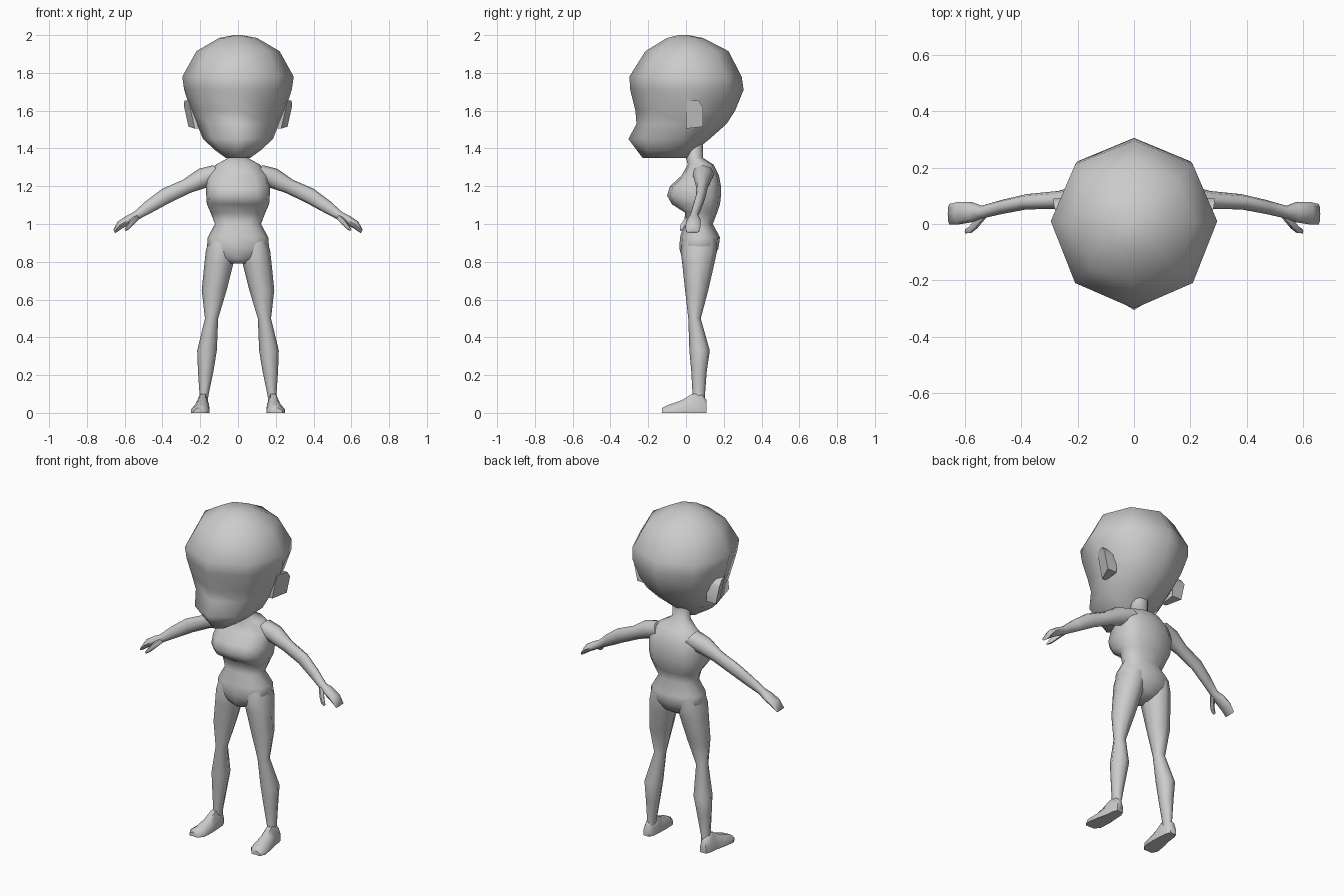
import bpy, bmesh, math
from mathutils import Vector


def oval(z, hw, yf, yb, xc=0, yc=None, n=8, p=2.0):
    """Horizontal cross-section with separate front and back depths."""
    yc = (yf + yb) / 2 if yc is None else yc
    pts = []
    for i in range(n):
        a = 2 * math.pi * i / n
        c, s = math.cos(a), math.sin(a)
        cx = math.copysign(abs(c) ** (2 / p), c)
        sy = math.copysign(abs(s) ** (2 / p), s)
        pts.append(Vector((xc + hw * cx, yc + sy * ((yb - yc) if s > 0 else (yc - yf)), z)))
    return pts


def limb_ring(x, y, z, thick, depth, n=8):
    """Cross-section perpendicular to the sloping arm."""
    u, v = Vector((0.53, 0, 0.85)), Vector((0, 1, 0))
    return [Vector((x, y, z)) + u * thick * math.cos(2 * math.pi * i / n)
            + v * depth * math.sin(2 * math.pi * i / n) for i in range(n)]


def loft(name, rings, mirror=False):
    bm = bmesh.new()
    loops = [[bm.verts.new(p) for p in r] for r in rings]
    n = len(loops[0])
    for a, b in zip(loops, loops[1:]):
        for i in range(n):
            j = (i + 1) % n
            bm.faces.new((a[i], a[j], b[j], b[i]))
    bm.faces.new(loops[0])
    bm.faces.new(loops[-1])
    bmesh.ops.recalc_face_normals(bm, faces=bm.faces)
    me = bpy.data.meshes.new(name)
    bm.to_mesh(me)
    bm.free()
    ob = bpy.data.objects.new(name, me)
    bpy.context.collection.objects.link(ob)
    if mirror:
        m = ob.modifiers.new("Mirror", "MIRROR")
        m.use_mirror_merge = False
    bpy.ops.object.select_all(action='DESELECT')
    ob.select_set(True)
    bpy.context.view_layer.objects.active = ob
    bpy.ops.object.shade_smooth_by_angle(angle=math.radians(62))
    return ob


# Large head tapering to the jaw: z, half width, front, back, widest y
loft("head", [oval(z, w, f, b, yc=c) for z, w, f, b, c in [
    (2.0, .02, -.04, .01, -.01), (1.985, .10, -.10, .09, 0),
    (1.915, .22, -.215, .225, 0), (1.78, .295, -.30, .295, .01),
    (1.71, .285, -.295, .305, .02), (1.60, .25, -.268, .26, .02),
    (1.53, .218, -.262, .215, .01), (1.45, .185, -.305, .125, -.03),
    (1.39, .12, -.26, .05, -.08), (1.35, .065, -.23, .02, -.10)]])

# Ears, flaring outward toward the back
outline = [(0, 1.655), (.065, 1.655), (.09, 1.62), (.09, 1.515), (0, 1.505)]
loft("ear", [
    [Vector((.20, y, z)) for y, z in outline],
    [Vector((.245 + .35 * y + .22 * (z - 1.58), y, z)) for y, z in outline]], True)

# Neck, chest, waist and hips
loft("torso", [oval(z, w, f, b, yc=c, n=12, p=p) for z, w, f, b, c, p in [
    (1.44, .05, .0, .09, .045, 2), (1.35, .052, .0, .09, .045, 2),
    (1.315, .115, .01, .145, .08, 2), (1.255, .165, -.025, .175, .08, 2.2),
    (1.20, .17, -.085, .185, .07, 2.6), (1.15, .168, -.10, .185, .06, 2.8),
    (1.105, .165, -.075, .18, .06, 2.6), (1.06, .145, -.005, .165, .08, 2.3),
    (1.0, .122, -.01, .142, .07, 2.2), (.93, .16, -.032, .18, .07, 2.3),
    (.87, .165, -.035, .172, .07, 2.3), (.815, .10, -.02, .14, .06, 2.3),
    (.79, .04, .0, .10, .05, 2)]])

# Legs: z, inner x, outer x, front, back
loft("leg", [oval(z, (o - i) / 2, f, b, xc=(o + i) / 2) for z, i, o, f, b in [
    (.93, .02, .15, -.015, .165), (.86, .01, .17, -.028, .165),
    (.79, .025, .178, -.02, .15), (.65, .06, .192, -.005, .118),
    (.50, .105, .175, .012, .078), (.33, .112, .216, .018, .126),
    (.22, .13, .212, .028, .11), (.09, .157, .203, .035, .10),
    (.02, .162, .215, .035, .105)]], True)

# Feet: y, inner x, outer x, top height
loft("foot", [
    [Vector((i, y, 0)), Vector((o, y, 0)), Vector((o, y, h * .45)),
     Vector((o * .65 + i * .35, y, h)), Vector((i * .75 + o * .25, y, h)), Vector((i, y, h * .5))]
    for y, i, o, h in [(.108, .17, .21, .07), (.08, .158, .22, .10), (.03, .155, .225, .10),
                       (-.02, .152, .238, .068), (-.095, .155, .25, .042),
                       (-.128, .18, .235, .025)]], True)

# Arms and mitten hands: x, y, z, thickness, depth
loft("arm", [limb_ring(*r) for r in [
    (.10, .09, 1.265, .055, .06), (.18, .09, 1.245, .055, .05),
    (.27, .085, 1.20, .04, .032), (.38, .079, 1.15, .042, .027),
    (.47, .06, 1.092, .034, .025), (.54, .042, 1.043, .023, .023),
    (.575, .042, 1.025, .024, .036), (.625, .038, .995, .022, .040),
    (.655, .035, .96, .010, .036)]], True)

# Thumbs
loft("thumb", [limb_ring(*r, n=6) for r in [
    (.53, .035, 1.04, .015, .018), (.56, .0, 1.01, .016, .018),
    (.58, -.02, .985, .012, .014), (.597, -.026, .968, .006, .008)]], True)
